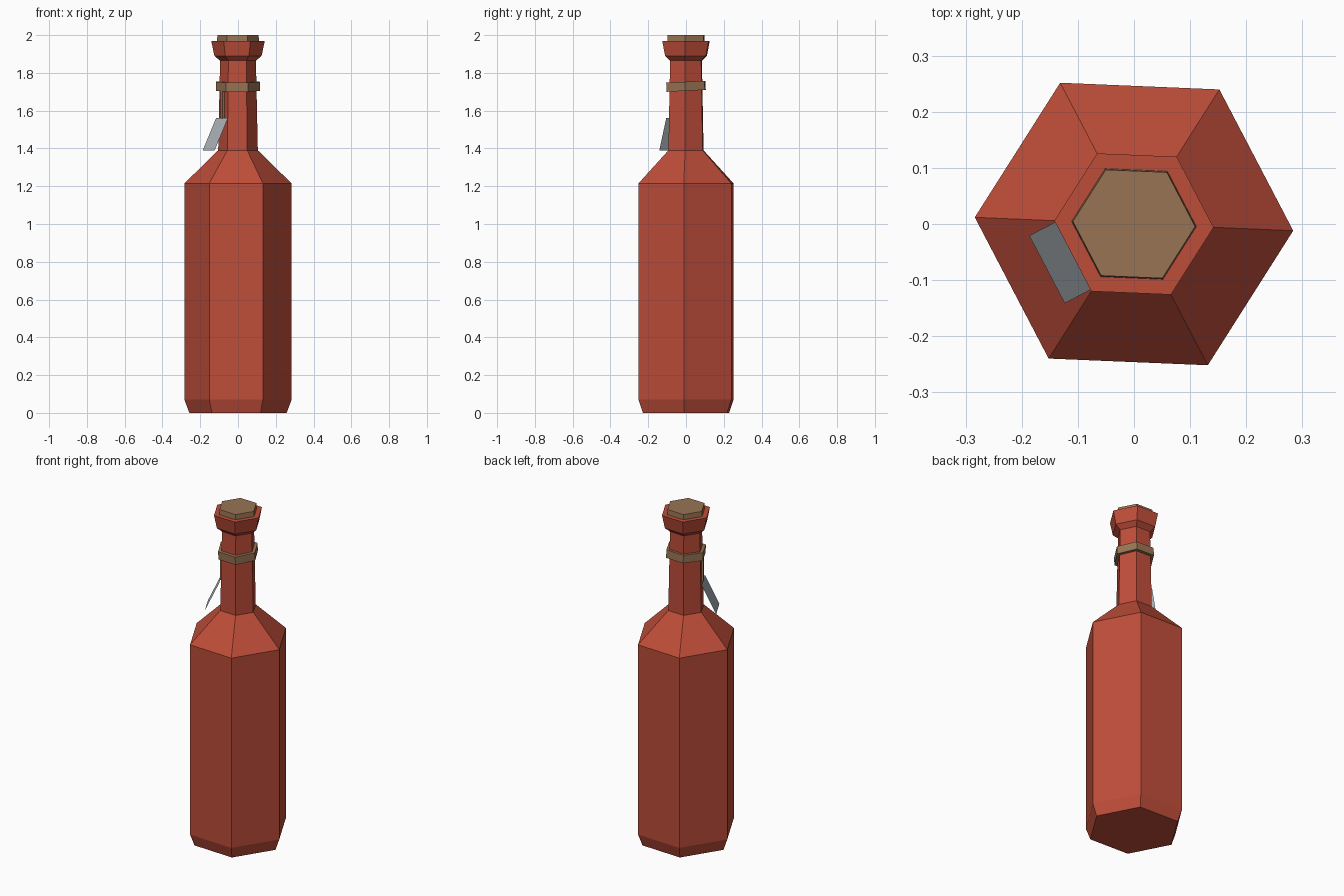
import bpy, bmesh, math
from mathutils import Vector, Matrix

if "Cube" in bpy.data.objects:
    bpy.data.objects.remove(bpy.data.objects["Cube"])

TURN = math.radians(-2.4)   # slight twist of the hexagon
SIDES = 6


def material(name, rgb):
    lin = [(c / 255 / 12.92) if c / 255 <= 0.04045 else ((c / 255 + 0.055) / 1.055) ** 2.4 for c in rgb]
    m = bpy.data.materials.new(name)
    m.diffuse_color = (*lin, 1)
    m.use_nodes = True
    m.node_tree.nodes["Principled BSDF"].inputs["Base Color"].default_value = m.diffuse_color
    return m


red = material("red_glass", (190, 77, 57))
tan = material("cork_tan", (153, 116, 84))
grey = material("tag_grey", (178, 185, 189))


def finish(name, bm, mat):
    me = bpy.data.meshes.new(name)
    bm.to_mesh(me)
    bm.free()
    me.materials.append(mat)
    ob = bpy.data.objects.new(name, me)
    bpy.context.collection.objects.link(ob)
    return ob


def lathe(name, profile, mat, closed=False):
    """Six-sided turned shape from (radius, z) pairs listed bottom to top."""
    bm = bmesh.new()
    rings = [[bm.verts.new((r * math.cos(TURN + i * math.tau / SIDES),
                            r * math.sin(TURN + i * math.tau / SIDES), z))
              for i in range(SIDES)] for r, z in profile]
    pairs = list(zip(rings, rings[1:]))
    if closed:
        pairs.append((rings[-1], rings[0]))
    else:
        bm.faces.new(rings[0][::-1])
        bm.faces.new(rings[-1])
    for a, b in pairs:
        for i in range(SIDES):
            j = (i + 1) % SIDES
            bm.faces.new((a[i], a[j], b[j], b[i]))
    bmesh.ops.recalc_face_normals(bm, faces=bm.faces)
    return finish(name, bm, mat)


# Bottle body, neck and lip
lathe("bottle", [(0.258, 0), (0.284, 0.07), (0.284, 1.215), (0.105, 1.39),
                 (0.095, 1.865), (0.125, 1.89), (0.142, 1.97)], red)

# Cork
lathe("cork", [(0.112, 1.96), (0.109, 2.0)], tan)

# Cord loop around the neck, tilted a little
cord = lathe("cord_loop", [(0.09, -0.024), (0.117, -0.024), (0.117, 0.024), (0.09, 0.024)], tan, True)
cord.location.z = 1.729
cord.rotation_euler.x = 0.05

# Hanging cord and tag lie on the neck face towards front left
out = Vector((math.cos(TURN + math.radians(210)), math.sin(TURN + math.radians(210)), 0))
side = Vector((-out.y, out.x, 0))
up = Vector((0, 0, 1))

bm = bmesh.new()
bmesh.ops.create_cube(bm, size=1)
frame = Matrix((out, side, up)).transposed().to_4x4()
bm.transform(Matrix.Translation(out * 0.092 + up * 1.635) @ frame
             @ Matrix.Diagonal((0.012, 0.022, 0.16, 1)))
finish("tag_cord", bm, tan)

# Paper tag leaning away from the neck
bm = bmesh.new()
bm.faces.new([bm.verts.new(out * d + side * s + up * z) for d, s, z in
              ((0.175, -0.068, 1.39), (0.175, 0.068, 1.39),
               (0.095, 0.068, 1.562), (0.095, -0.068, 1.562))])
finish("tag", bm, grey)
